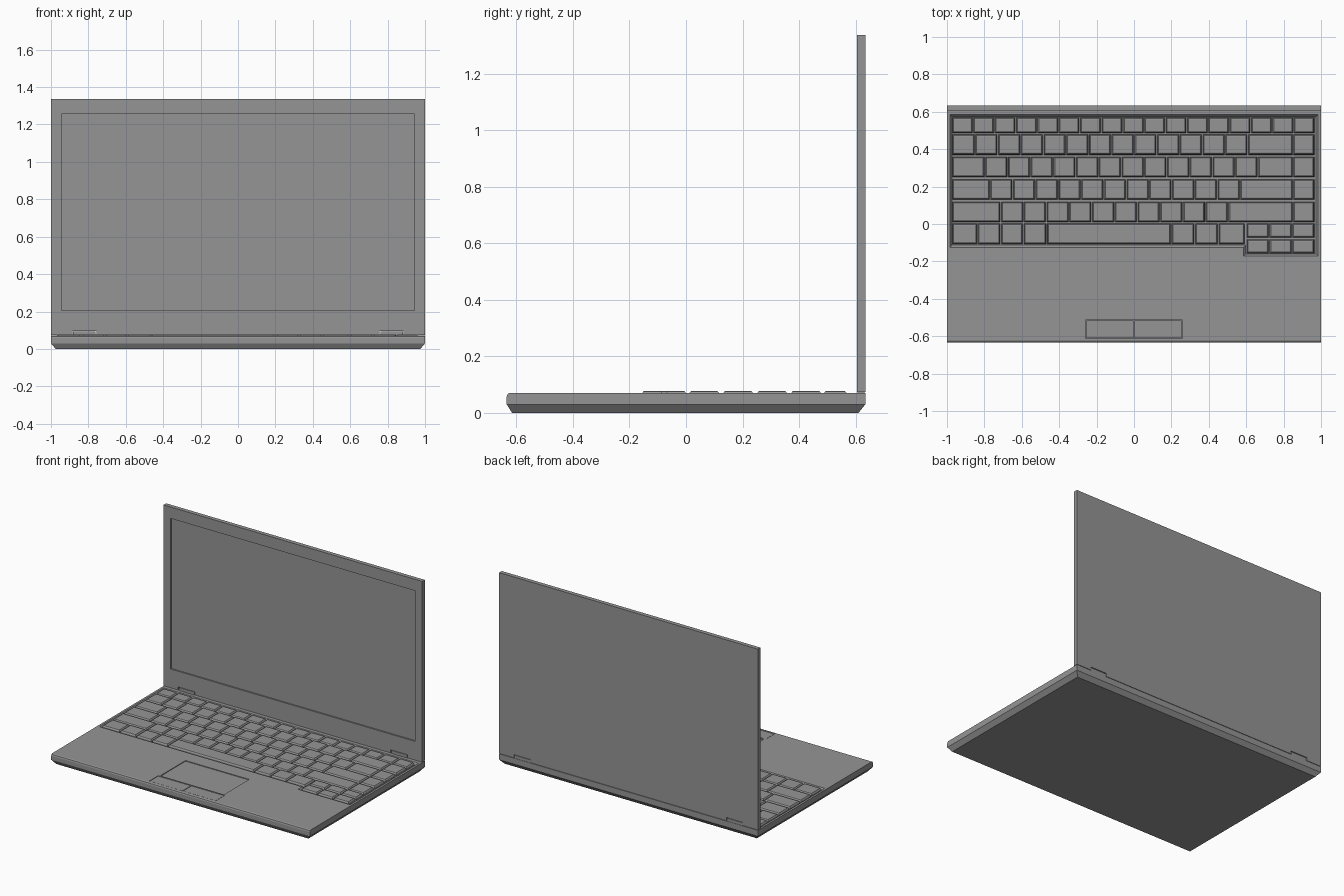
import bpy, bmesh

cube = bpy.data.objects.get("Cube")
if cube:
    bpy.data.objects.remove(cube, do_unlink=True)

grey = bpy.data.materials.new("mid grey")
grey.use_nodes = True
grey.diffuse_color = (0.3, 0.3, 0.3, 1)
grey.node_tree.nodes["Principled BSDF"].inputs["Base Color"].default_value = (0.3, 0.3, 0.3, 1)

TOP = 0.071   # palm rest height
BACK = 0.634  # half depth


def loft(bm, rings):
    """Join rings of equal point count, given from bottom to top, and cap both ends."""
    loops = [[bm.verts.new(p) for p in ring] for ring in rings]
    for a, b in zip(loops, loops[1:]):
        for i in range(len(a)):
            j = (i + 1) % len(a)
            bm.faces.new((a[i], a[j], b[j], b[i]))
    bm.faces.new(loops[0][::-1])
    bm.faces.new(loops[-1])


def rect(x0, x1, y0, y1, z):
    return [(x0, y0, z), (x1, y0, z), (x1, y1, z), (x0, y1, z)]


def box(bm, x0, x1, y0, y1, z0, z1):
    loft(bm, [rect(x0, x1, y0, y1, z0), rect(x0, x1, y0, y1, z1)])


def finish(name, bm):
    bmesh.ops.recalc_face_normals(bm, faces=bm.faces)
    mesh = bpy.data.meshes.new(name)
    bm.to_mesh(mesh)
    bm.free()
    mesh.materials.append(grey)
    ob = bpy.data.objects.new(name, mesh)
    bpy.context.collection.objects.link(ob)
    return ob


def carve(ob, cutter):
    """Subtract the cutter for good and throw it away."""
    mod = ob.modifiers.new("carve", "BOOLEAN")
    mod.operation = "DIFFERENCE"
    mod.solver = "EXACT"
    mod.object = cutter
    bpy.context.view_layer.update()
    deps = bpy.context.evaluated_depsgraph_get()
    mesh = bpy.data.meshes.new_from_object(ob.evaluated_get(deps))
    ob.modifiers.clear()
    ob.data = mesh
    bpy.data.objects.remove(cutter, do_unlink=True)


# Base: chamfered underside, softened front top edge
bm = bmesh.new()
loft(bm, [
    rect(-0.975, 0.975, -0.615, 0.61, 0),
    rect(-1, 1, -BACK, BACK, 0.03),
    rect(-1, 1, -BACK, BACK, 0.058),
    rect(-1, 1, -BACK + 0.003, BACK, 0.067),
    rect(-1, 1, -BACK + 0.01, BACK, TOP),
])
base = finish("base", bm)


# Keyboard well, touchpad hollow and button pocket
def well(o, z):
    x, step = 0.973 + o, 0.597 - o
    return [(-x, -0.113 - o, z), (step, -0.113 - o, z), (step, -0.16 - o, z),
            (x, -0.16 - o, z), (x, 0.573 + o, z), (-x, 0.573 + o, z)]


bm = bmesh.new()
loft(bm, [well(0, 0.057), well(0.012, TOP), well(0.012, 0.1)])
box(bm, -0.246, 0.246, -0.505, -0.228, TOP - 0.005, 0.1)
box(bm, -0.258, 0.258, -0.613, -0.514, TOP - 0.01, 0.1)
carve(base, finish("base_cutter", bm))

# Touchpad buttons
for side, name in ((-1, "right_button"), (1, "left_button")):
    bm = bmesh.new()
    x0, x1 = sorted((side * 0.002, side * 0.255))
    box(bm, x0, x1, -0.61, -0.517, TOP - 0.012, TOP - 0.001)
    finish(name, bm)


# Keys: tapered caps with a softened rim
def key(bm, x0, x1, y0, y1):
    def ring(i, z):
        return rect(x0 + i, x1 - i, y0 + i, y1 - i, z)
    loft(bm, [ring(0.003, 0.055), ring(0.004, 0.068), ring(0.009, 0.076), ring(0.014, 0.078)])


def key_row(bm, x, widths, y0, y1):
    for w in widths:
        key(bm, x, x + w, y0, y1)
        x += w


LEFT, RIGHT, UNIT = -0.975, 0.967, 0.1215
bm = bmesh.new()
key_row(bm, LEFT, [(RIGHT - LEFT) / 17] * 17, 0.483, 0.573)

# Main rows: first key width, then the number of standard keys
for i, (first, count) in enumerate([(0.125, 12), (0.178, 12), (0.205, 11), (0.263, 10)]):
    wide = 0.85 - (LEFT + first + count * UNIT)
    y = 0.367 - i * 0.12
    key_row(bm, LEFT, [first] + [UNIT] * count + [wide, RIGHT - 0.85], y, y + 0.115)

# Bottom row with space bar, then two short rows of arrow keys
key_row(bm, LEFT, [0.138, 0.125, 0.12, 0.125, 0.667, 0.125, 0.125, 0.145], -0.11, 0.005)
for y in (-0.075, -0.16):
    key_row(bm, 0.6, [(RIGHT - 0.6) / 3] * 3, y, y + 0.08)
finish("keys", bm)

# Lid with recessed screen and hinge notches
bm = bmesh.new()
box(bm, -1, 1, 0.605, BACK, 0.074, 1.337)
lid = finish("lid", bm)
bm = bmesh.new()
box(bm, -0.944, 0.944, 0.5, 0.615, 0.205, 1.257)
for s in (-1, 1):
    x0, x1 = sorted((s * 0.757, s * 0.886))
    box(bm, x0, x1, 0.5, 0.7, 0.05, 0.096)
carve(lid, finish("lid_cutter", bm))

# Hinges sitting in the notches
for s, name in ((-1, "right_hinge"), (1, "left_hinge")):
    bm = bmesh.new()
    x0, x1 = sorted((s * 0.761, s * 0.882))
    box(bm, x0, x1, 0.607, BACK - 0.002, TOP - 0.005, 0.092)
    finish(name, bm)
